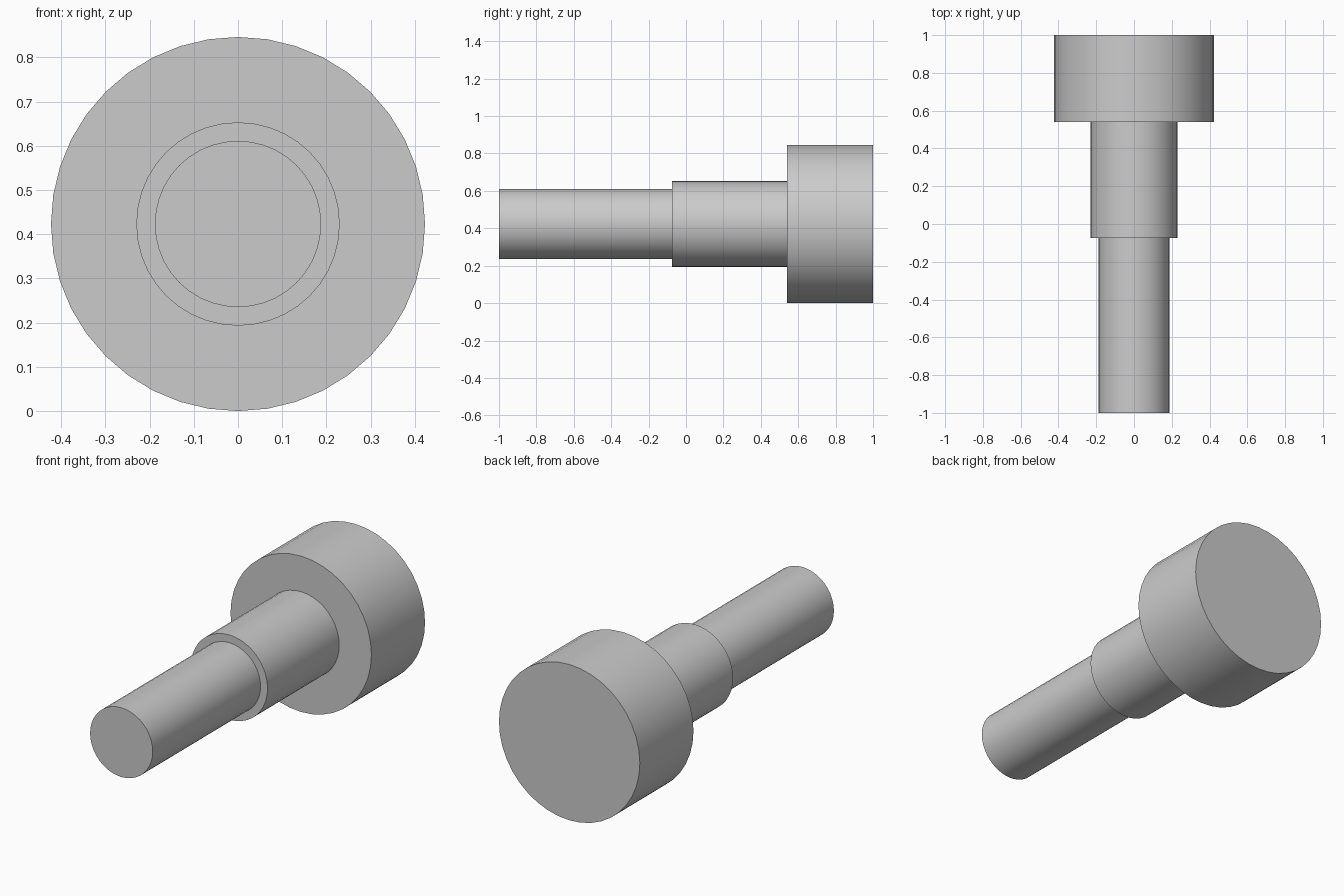
import bpy
import math

cube = bpy.data.objects.get("Cube")
if cube:
    bpy.data.objects.remove(cube, do_unlink=True)

# Single plain metal colour
GREY = (0.6, 0.6, 0.6, 1.0)
metal = bpy.data.materials.new("grey metal")
metal.use_nodes = True
metal.diffuse_color = GREY
metal.node_tree.nodes["Principled BSDF"].inputs["Base Color"].default_value = GREY

AXIS_HEIGHT = 0.423


def add_section(name, radius, front, back):
    """Solid round section lying along y."""
    bpy.ops.mesh.primitive_cylinder_add(
        vertices=40, radius=radius, depth=back - front,
        location=(0, (front + back) / 2, AXIS_HEIGHT),
        rotation=(math.pi / 2, 0, 0))
    section = bpy.context.object
    section.name = name
    section.data.materials.append(metal)
    bpy.ops.object.shade_smooth_by_angle(angle=math.radians(30))


# Slim shank, thicker shoulder and broad head
add_section("shank", 0.188, -1.0, -0.075)
add_section("shoulder", 0.23, -0.075, 0.54)
add_section("head", AXIS_HEIGHT, 0.54, 1.0)
